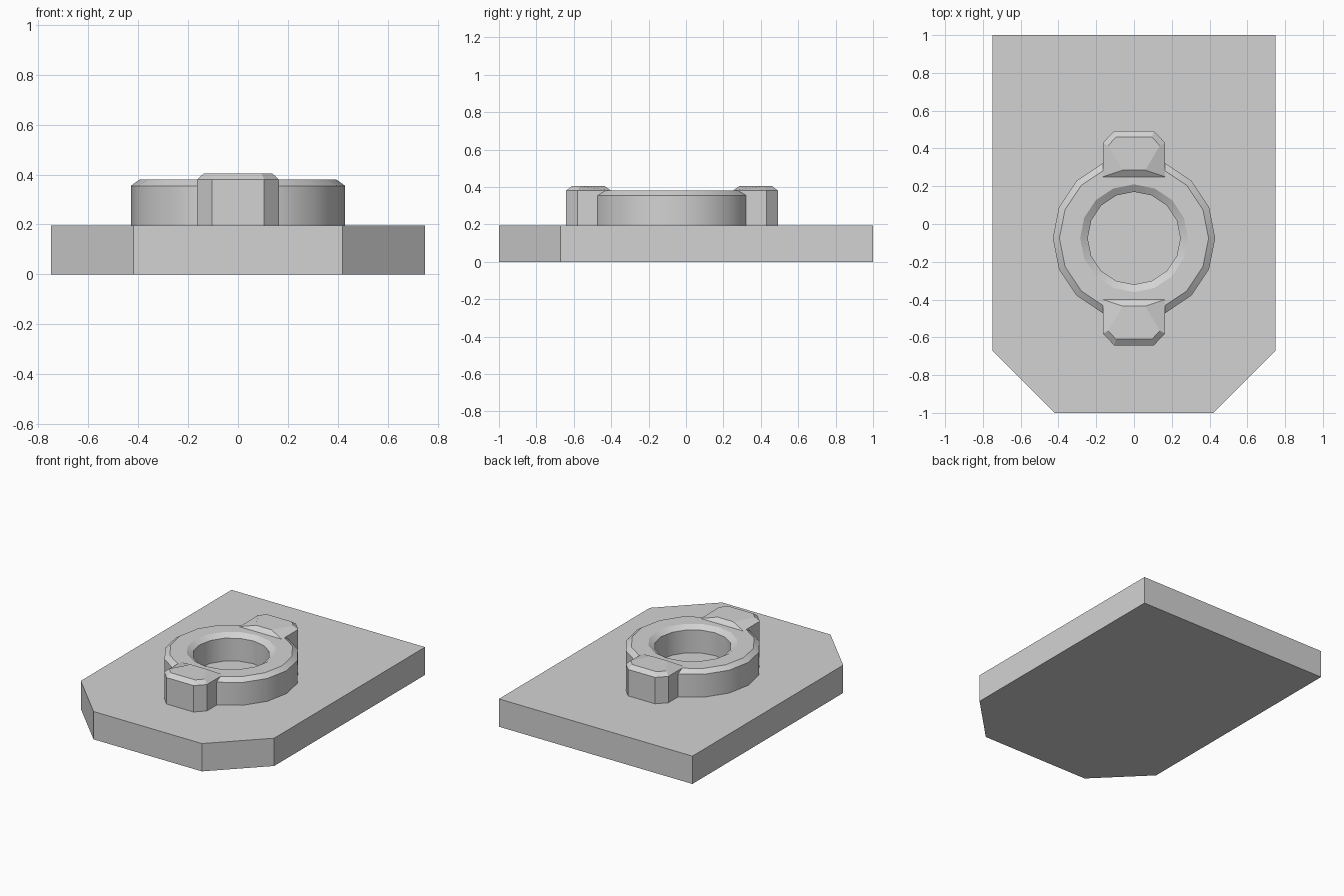
import bpy
import bmesh
from math import cos, sin, pi, radians

cube = bpy.data.objects.get("Cube")
if cube:
    bpy.data.objects.remove(cube, do_unlink=True)

grey = bpy.data.materials.new("light_grey")
grey.use_nodes = True
colour = (0.65, 0.65, 0.65, 1)
grey.diffuse_color = colour
grey.node_tree.nodes["Principled BSDF"].inputs["Base Color"].default_value = colour

PLATE_TOP = 0.195
RIM_TOP = 0.38
RING_Y = -0.075
SIDES = 16


def finish(name, bm, smooth=False):
    bmesh.ops.recalc_face_normals(bm, faces=bm.faces)
    mesh = bpy.data.meshes.new(name)
    bm.to_mesh(mesh)
    bm.free()
    mesh.materials.append(grey)
    obj = bpy.data.objects.new(name, mesh)
    bpy.context.collection.objects.link(obj)
    if smooth:
        bpy.ops.object.select_all(action='DESELECT')
        obj.select_set(True)
        bpy.context.view_layer.objects.active = obj
        bpy.ops.object.shade_smooth_by_angle(angle=radians(30))
    return obj


def loft(bm, loops, closed=False):
    """Join equal-length point loops with quads; cap the ends unless closed."""
    rows = [[bm.verts.new(p) for p in loop] for loop in loops]
    n = len(rows[0])
    pairs = list(zip(rows, rows[1:]))
    if closed:
        pairs.append((rows[-1], rows[0]))
    else:
        bm.faces.new(rows[0])
        bm.faces.new(rows[-1])
    for a, b in pairs:
        for i in range(n):
            j = (i + 1) % n
            bm.faces.new((a[i], a[j], b[j], b[i]))


def mirrored(half):
    """Complete an outline given by its +x half."""
    return half + [(-x, y) for x, y in reversed(half)]


def at_height(outline, z):
    return [(x, y, z) for x, y in outline]


# Base plate with two cut front corners
plate = mirrored([(0.42, -1), (0.75, -0.67), (0.75, 1)])
bm = bmesh.new()
loft(bm, [at_height(plate, 0), at_height(plate, PLATE_TOP)])
finish("base_plate", bm)

# Raised ring with bevelled inner and outer rims
profile = [(0.43, PLATE_TOP - 0.01), (0.43, 0.355), (0.395, RIM_TOP),
           (0.285, RIM_TOP), (0.245, 0.355), (0.245, PLATE_TOP - 0.01)]
bm = bmesh.new()
loft(bm, [[(r * cos(2 * pi * i / SIDES), RING_Y + r * sin(2 * pi * i / SIDES), z)
           for i in range(SIDES)] for r, z in profile], closed=True)
finish("raised_ring", bm, smooth=True)

# Lugs at the front and back of the ring, with sloped top edges
lug = mirrored([(0.165, 0.325), (0.165, 0.505), (0.105, 0.567)])
lug_top = mirrored([(0.06, 0.36), (0.137, 0.49), (0.095, 0.535)])
for name, side in (("back_lug", 1), ("front_lug", -1)):
    bm = bmesh.new()
    loft(bm, [[(x, RING_Y + side * y, z) for x, y in outline]
              for outline, z in ((lug, PLATE_TOP - 0.01), (lug, RIM_TOP), (lug_top, 0.405))])
    finish(name, bm)
